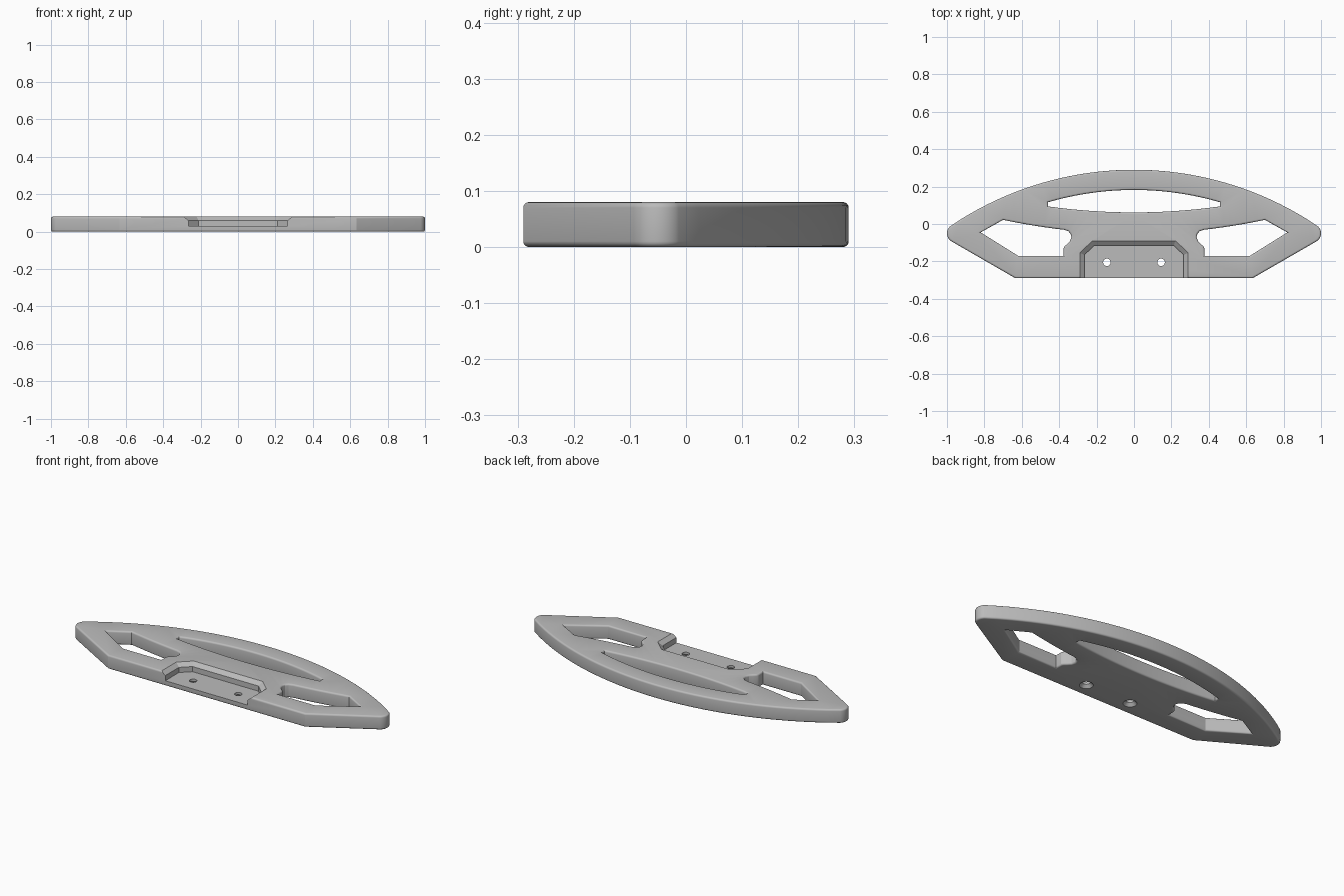
import bpy, bmesh
from math import sin, cos, pi, radians, sqrt
from mathutils import Vector

if "Cube" in bpy.data.objects:
    bpy.data.objects.remove(bpy.data.objects["Cube"], do_unlink=True)

THICK = 0.08
ROUND = 0.01

grey = bpy.data.materials.new("light_grey")
grey.use_nodes = True
grey.diffuse_color = (0.5, 0.5, 0.5, 1)
grey.node_tree.nodes["Principled BSDF"].inputs["Base Color"].default_value = (0.5, 0.5, 0.5, 1)


def offset(points, d):
    """Grow a counter-clockwise loop outwards by d with mitred corners."""
    result = []
    for i, p in enumerate(points):
        p = Vector(p)
        a = (p - Vector(points[i - 1])).normalized()
        b = (Vector(points[(i + 1) % len(points)]) - p).normalized()
        na, nb = Vector((a.y, -a.x)), Vector((b.y, -b.x))
        result.append(p + (na + nb) * d / (1 + na.dot(nb)))
    return result


def circle(cx, cy, r, n=32):
    return [(cx + r * cos(2 * pi * i / n), cy + r * sin(2 * pi * i / n)) for i in range(n)]


def mirrored(points):
    return [(-x, y) for x, y in reversed(points)]


def loft(bm, layers):
    """Join loops given as (points, z); return bottom and top loop edges."""
    rings = [[bm.verts.new((p[0], p[1], z)) for p in pts] for pts, z in layers]
    n = len(rings[0])
    for low, high in zip(rings, rings[1:]):
        for i in range(n):
            j = (i + 1) % n
            bm.faces.new((low[i], low[j], high[j], high[i]))
    return [[bm.edges.get((r[i], r[(i + 1) % n])) for i in range(n)]
            for r in (rings[0], rings[-1])]


def make_object(name, loop_stacks):
    """Solid whose walls are the lofted stacks, capped at top and bottom."""
    bm = bmesh.new()
    bottom, top = [], []
    for stack in loop_stacks:
        low, high = loft(bm, stack)
        bottom += low
        top += high
    for edges, nz in ((bottom, -1), (top, 1)):
        bmesh.ops.triangle_fill(bm, use_beauty=True, edges=edges, normal=(0, 0, nz))
    bmesh.ops.recalc_face_normals(bm, faces=bm.faces)
    mesh = bpy.data.meshes.new(name)
    bm.to_mesh(mesh)
    bm.free()
    mesh.materials.append(grey)
    obj = bpy.data.objects.new(name, mesh)
    bpy.context.collection.objects.link(obj)
    return obj


def rounded_stack(points, side):
    """Wall with rounded rims; side is -1 for the outline, 1 for openings."""
    quarter = [radians(a) for a in (0, 22.5, 45, 67.5, 90)]
    low = [(offset(points, side * ROUND * (1 - sin(a))), ROUND * (1 - cos(a))) for a in quarter]
    return low + [(pts, THICK - z) for pts, z in reversed(low)]


# Outline: straight front, angled sides, rounded tips and a broad rear arc
half = [(0.634, -0.29)]
half += [(0.95 + 0.05 * cos(radians(a)), -0.05 + 0.05 * sin(radians(a))) for a in range(-60, 57, 9)]
R = 1.751
half += [(x, 0.29 - R + sqrt(R * R - x * x)) for x in (0.978 * (1 - i / 20) for i in range(1, 20))]
outline = half + [(0, 0.29)] + mirrored(half)

# Lens opening behind the centre
xs = [-0.46 + 0.92 * i / 32 for i in range(33)]
lens = [(x, 0.062 + x * x / 6.6) for x in xs]
lens += [(x, 0.182 - 1.64 + sqrt(1.64 ** 2 - x * x)) for x in reversed(xs)]

# Side hand opening with a curved inner end
grip = [(0.376, -0.13), (0.376, -0.17), (0.62, -0.17), (0.82, -0.045), (0.70, 0.022)]
grip += [(x, -0.052 + x * x / 6.6) for x in (0.66, 0.6, 0.54, 0.48, 0.42, 0.375)]
grip += [(0.352, -0.038), (0.339, -0.052), (0.335, -0.07), (0.341, -0.09), (0.356, -0.106), (0.37, -0.118)]

plate = make_object("base_plate", [rounded_stack(outline, -1)] +
                    [rounded_stack(loop, 1) for loop in (lens, grip, mirrored(grip))])

# Front pocket with chamfered rim
pocket = [(0.265, -0.4), (0.265, -0.165), (0.212, -0.115)]
pocket = pocket + mirrored(pocket)
cutters = [make_object("pocket_cutter", [[(pocket, 0.03), (pocket, 0.06), (offset(pocket, 0.05), 0.10)]])]

# Countersunk screw holes
for x in (-0.145, 0.145):
    stack = [(circle(x, -0.205, r), z) for r, z in
             ((0.045, -0.01), (0.02, 0.017), (0.02, 0.05))]
    cutters.append(make_object("screw_hole_cutter", [stack]))

bpy.ops.object.select_all(action='DESELECT')
bpy.context.view_layer.objects.active = plate
plate.select_set(True)
for cutter in cutters:
    cutter.hide_render = True
    mod = plate.modifiers.new("cut", 'BOOLEAN')
    mod.operation = 'DIFFERENCE'
    mod.solver = 'EXACT'
    mod.object = cutter
    bpy.ops.object.modifier_apply(modifier=mod.name)
    bpy.data.objects.remove(cutter, do_unlink=True)

bpy.ops.object.shade_smooth_by_angle(angle=radians(25))
